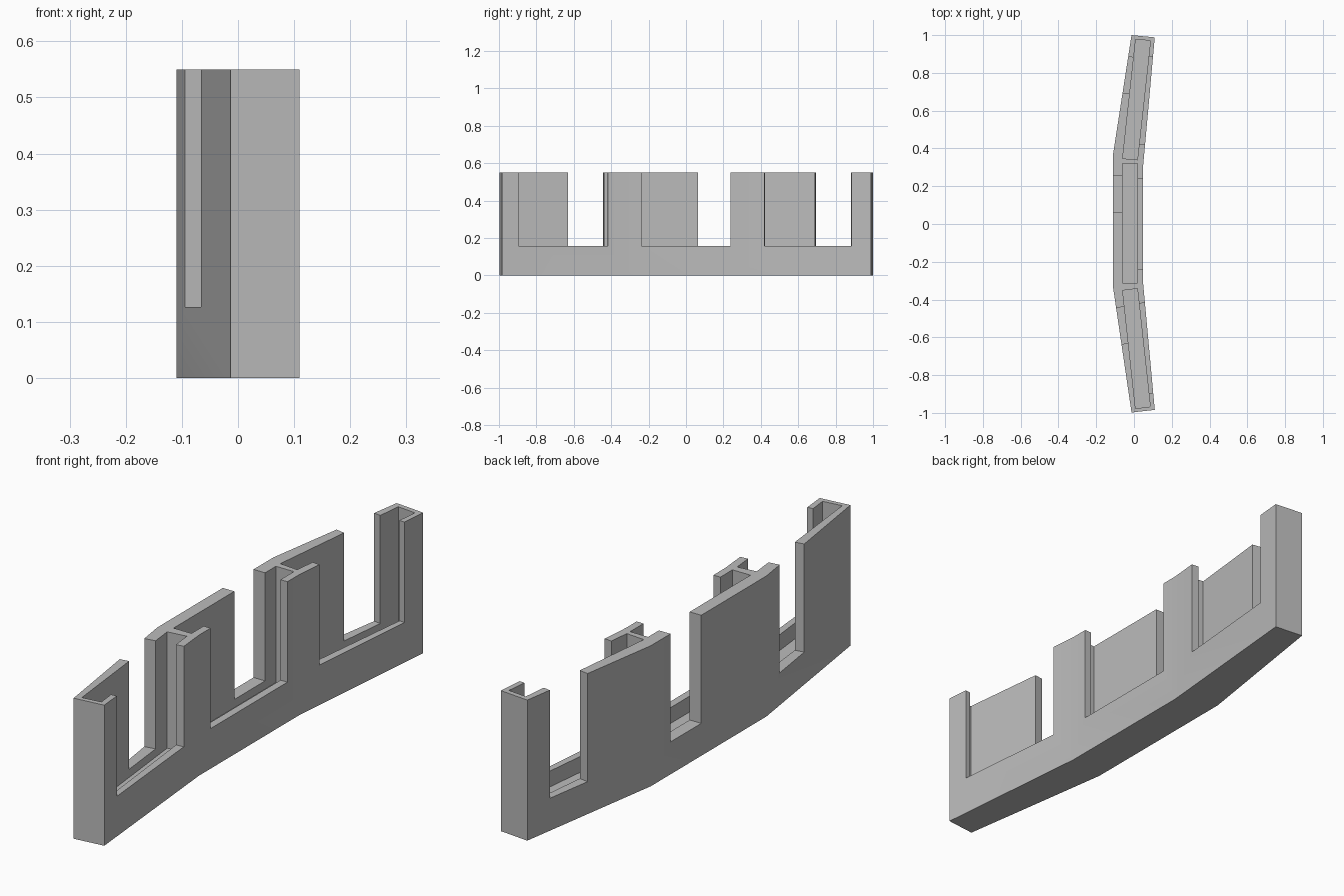
import bpy
import bmesh
import math
from mathutils import Vector

if "Cube" in bpy.data.objects:
    bpy.data.objects.remove(bpy.data.objects["Cube"], do_unlink=True)

HEIGHT = 0.55
POCKET_FLOOR = 0.095
OPEN_TOP = HEIGHT + 0.1

stone = bpy.data.materials.new("plain_grey")
stone.use_nodes = True
grey = (0.5, 0.5, 0.5, 1)
stone.diffuse_color = grey
stone.node_tree.nodes["Principled BSDF"].inputs["Base Color"].default_value = grey


def prism(name, plan, z0, z1):
    """Upright prism over a flat plan."""
    bm = bmesh.new()
    face = bm.faces.new([bm.verts.new((p[0], p[1], z0)) for p in plan])
    up = bmesh.ops.extrude_face_region(bm, geom=[face])
    verts = [v for v in up["geom"] if isinstance(v, bmesh.types.BMVert)]
    bmesh.ops.translate(bm, vec=(0, 0, z1 - z0), verts=verts)
    bmesh.ops.recalc_face_normals(bm, faces=bm.faces)
    mesh = bpy.data.meshes.new(name)
    bm.to_mesh(mesh)
    bm.free()
    mesh.materials.append(stone)
    obj = bpy.data.objects.new(name, mesh)
    bpy.context.collection.objects.link(obj)
    return obj


def carve(body, plan, z0):
    """Cut an open-topped prism out of the body."""
    cutter = prism("cutter", plan, z0, OPEN_TOP)
    cutter.hide_render = True
    mod = body.modifiers.new("carve", "BOOLEAN")
    mod.operation = "DIFFERENCE"
    mod.solver = "EXACT"
    mod.object = cutter
    bpy.context.view_layer.objects.active = body
    bpy.ops.object.modifier_apply(modifier=mod.name)
    bpy.data.objects.remove(cutter, do_unlink=True)


def notch(body, start, end, y0, y1, z0):
    """Cut an opening, square to the wall line, between two y positions."""
    a, b = Vector(start), Vector(end)
    p, q = (a.lerp(b, (y - a.y) / (b.y - a.y)) for y in (y0, y1))
    along = (b - a).normalized()
    side = Vector((along.y, -along.x)) * 0.06
    carve(body, [p - side, q - side, q + side, p + side], z0)


# Bent outer plan: rear and front wall lines running along y
outer = [(-0.013, -0.998), (-0.11, -0.34), (-0.11, 0.375), (-0.013, 1.0)]
inner = [(0.11, -0.984), (0.048, -0.31), (0.048, 0.305), (0.11, 0.988)]
body = prism("bent_notched_wall", outer + inner[::-1], 0, HEIGHT)

# Three pockets separated by thin partitions
pockets = [
    [(0.008, -0.977), (-0.06, -0.352), (0.018, -0.342), (0.086, -0.967)],
    [(-0.06, -0.313), (-0.06, 0.32), (0.018, 0.32), (0.018, -0.313)],
    [(-0.06, 0.347), (0.009, 0.978), (0.087, 0.97), (0.018, 0.34)],
]
for plan in pockets:
    carve(body, plan, POCKET_FLOOR)

# Narrow openings in the thick wall, wide ones in the thin wall
narrow = [(-0.636, -0.444), (0.063, 0.253), (0.695, 0.886)]
wide = [(-0.895, -0.418), (-0.238, 0.237), (0.42, 0.885)]
for i in range(3):
    notch(body, outer[i], outer[i + 1], *narrow[i], 0.127)
    notch(body, inner[i], inner[i + 1], *wide[i], 0.157)

# Soft bends, crisp corners
bpy.ops.object.select_all(action="DESELECT")
body.select_set(True)
bpy.context.view_layer.objects.active = body
bpy.ops.object.shade_smooth_by_angle(angle=math.radians(30))
